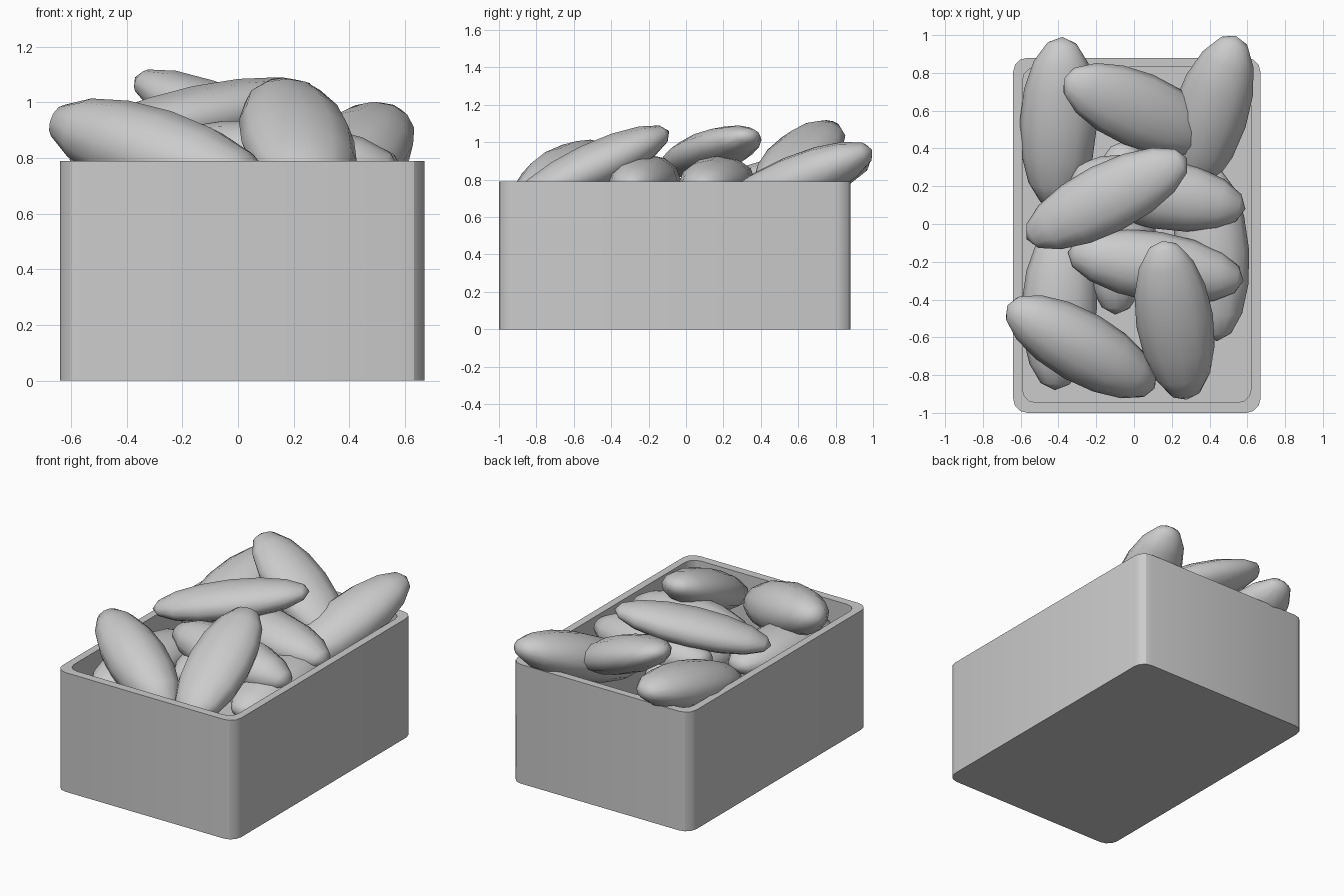
import bpy, bmesh
from math import sin, cos, pi
from mathutils import Vector, Matrix

if "Cube" in bpy.data.objects:
    bpy.data.objects.remove(bpy.data.objects["Cube"])


def outline(x0, x1, y0, y1, r, seg=3):
    """Rectangle with rounded corners, counter-clockwise."""
    pts = []
    corners = [(x1 - r, y1 - r), (x0 + r, y1 - r), (x0 + r, y0 + r), (x1 - r, y0 + r)]
    for k, (cx, cy) in enumerate(corners):
        for i in range(seg + 1):
            a = pi / 2 * (k + i / seg)
            pts.append((cx + r * cos(a), cy + r * sin(a)))
    return pts


def finish(name, bm, smooth_all):
    bmesh.ops.recalc_face_normals(bm, faces=bm.faces)
    me = bpy.data.meshes.new(name)
    bm.to_mesh(me)
    bm.free()
    ob = bpy.data.objects.new(name, me)
    bpy.context.collection.objects.link(ob)
    if smooth_all:
        for p in me.polygons:
            p.use_smooth = True
    else:
        bpy.ops.object.select_all(action='DESELECT')
        ob.select_set(True)
        bpy.context.view_layer.objects.active = ob
        bpy.ops.object.shade_smooth_by_angle()
    return ob


# open crate: outer wall, rim, inner wall and floor from stacked outlines
bm = bmesh.new()
outer = outline(-0.64, 0.67, -1.0, 0.88, 0.075)
inner = outline(-0.59, 0.62, -0.945, 0.83, 0.07)
rings = [[bm.verts.new((x, y, z)) for x, y in pts]
         for pts, z in ((outer, 0), (outer, 0.79), (inner, 0.79), (inner, 0.05))]
n = len(outer)
for a, b in zip(rings, rings[1:]):
    for i in range(n):
        j = (i + 1) % n
        bm.faces.new((a[i], a[j], b[j], b[i]))
bm.faces.new(rings[0][::-1])
bm.faces.new(rings[-1])
finish("crate", bm, False)


# potatoes: stretched low-poly spheres laid between two end points
def potato(name, p, q, width, thick):
    p, q = Vector(p), Vector(q)
    axis = (q - p).normalized()
    side = Vector((0, 0, 1)).cross(axis).normalized()
    up = axis.cross(side)
    rot = Matrix((side, up, axis)).transposed().to_4x4()
    size = Matrix.Diagonal((width, thick, (q - p).length / 2, 1))
    bm = bmesh.new()
    bmesh.ops.create_uvsphere(bm, u_segments=12, v_segments=8, radius=1,
                              matrix=Matrix.Translation((p + q) / 2) @ rot @ size)
    finish(name, bm, True)


potatoes = [
    # top layer
    ((-0.67, -0.43, 0.94), (0.11, -0.87, 0.68), 0.19, 0.165),
    ((0.15, -0.09, 1.06), (0.28, -0.93, 0.66), 0.205, 0.13),
    ((-0.57, -0.08, 0.86), (0.28, 0.35, 1.04), 0.185, 0.11),
    ((-0.37, 0.77, 1.09), (0.42, 0.44, 0.72), 0.20, 0.12),
    ((0.54, 0.995, 0.96), (0.26, 0.15, 0.60), 0.20, 0.145),
    ((-0.38, 0.99, 0.91), (-0.42, 0.08, 0.68), 0.205, 0.14),
    # middle layer
    ((-0.34, 0.25, 0.81), (0.59, 0.08, 0.76), 0.19, 0.14),
    ((-0.35, -0.15, 0.81), (0.58, -0.30, 0.76), 0.185, 0.15),
    # lower layer
    ((-0.42, -0.88, 0.66), (-0.37, 0.02, 0.70), 0.20, 0.13),
    ((0.44, -0.62, 0.64), (0.38, 0.32, 0.68), 0.20, 0.13),
    ((-0.10, -0.48, 0.66), (-0.05, 0.44, 0.70), 0.19, 0.13),
]
for i, spec in enumerate(potatoes):
    potato(f"potato_{i + 1}", *spec)
